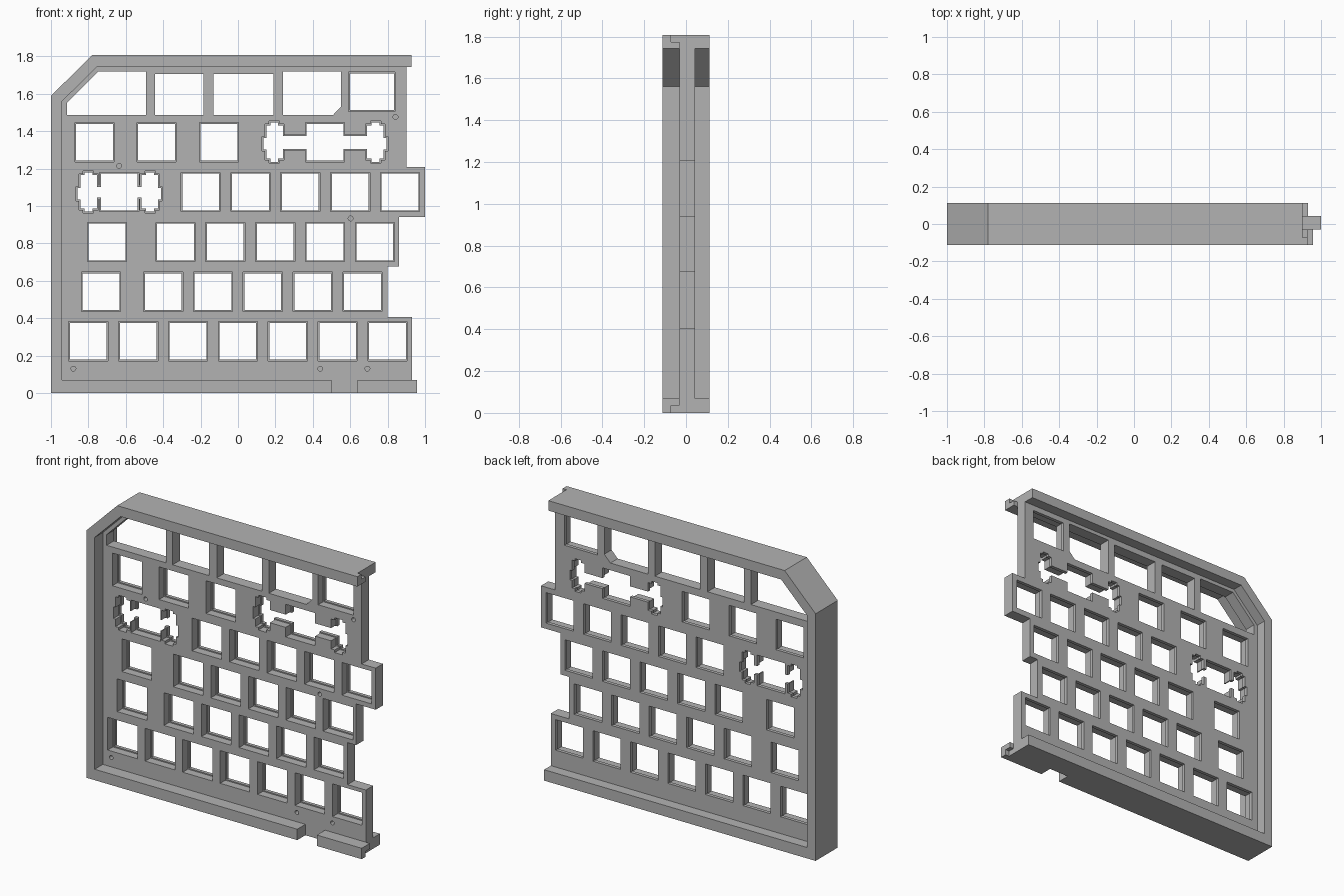
import bpy, bmesh, math

cube = bpy.data.objects.get("Cube")
if cube:
    bpy.data.objects.remove(cube, do_unlink=True)

BACK, FRONT = 0.1125, -0.1125          # rim depth
PLATE_FRONT, PLATE_BACK = -0.03, 0.044  # switch plate depth
LIP = 0.022                            # tight clip lip at the back of each hole
PITCH = 0.2665

grey = bpy.data.materials.new("plain grey")
grey.use_nodes = True
grey.diffuse_color = (0.45, 0.45, 0.45, 1)
grey.node_tree.nodes["Principled BSDF"].inputs["Base Color"].default_value = (0.45, 0.45, 0.45, 1)


def solid(name, prisms, axis="y"):
    """Object made of separate prisms, each (outline, start, end) along an axis."""
    bm = bmesh.new()
    for outline, a, b in prisms:
        place = (lambda p, t: (p[0], t, p[1])) if axis == "y" else (lambda p, t: (t, p[0], p[1]))
        near = [bm.verts.new(place(p, a)) for p in outline]
        far = [bm.verts.new(place(p, b)) for p in outline]
        bm.faces.new(near)
        bm.faces.new(far[::-1])
        for i in range(len(outline)):
            j = (i + 1) % len(outline)
            bm.faces.new((near[j], near[i], far[i], far[j]))
    bmesh.ops.recalc_face_normals(bm, faces=bm.faces)
    mesh = bpy.data.meshes.new(name)
    bm.to_mesh(mesh)
    bm.free()
    ob = bpy.data.objects.new(name, mesh)
    bpy.context.collection.objects.link(ob)
    mesh.materials.append(grey)
    return ob


def cut(body, cutter):
    mod = body.modifiers.new(cutter.name, "BOOLEAN")
    mod.operation, mod.solver, mod.object = "DIFFERENCE", "EXACT", cutter
    bpy.context.view_layer.objects.active = body
    bpy.ops.object.modifier_apply(modifier=mod.name)
    bpy.data.objects.remove(cutter, do_unlink=True)


def rect(x, z, w, h):
    return [(x - w, z - h), (x + w, z - h), (x + w, z + h), (x - w, z + h)]


def stabilizer(x, z, reach, slot_low, slot_high, m):
    """Square hole with a stabilizer pocket on both sides; m widens the outline."""
    s, r = 0.098 + m, reach
    half = [(s, -s), (s, slot_low - m), (r - m, slot_low - m), (r - m, -0.088 - m),
            (r + 0.025 - m, -0.088 - m), (r + 0.025 - m, -0.105 - m),
            (r + 0.067 + m, -0.105 - m), (r + 0.067 + m, -0.088 - m),
            (r + 0.088 + m, -0.088 - m), (r + 0.088 + m, -0.04 - m),
            (r + 0.104 + m, -0.04 - m), (r + 0.104 + m, 0.022 + m),
            (r + 0.088 + m, 0.022 + m), (r + 0.088 + m, 0.09 + m),
            (r + 0.067 + m, 0.09 + m), (r + 0.067 + m, 0.105 + m),
            (r + 0.025 - m, 0.105 + m), (r + 0.025 - m, 0.09 + m),
            (r - m, 0.09 + m), (r - m, slot_high + m), (s, slot_high + m), (s, s)]
    return [(x + px, z + pz) for px, pz in half] + [(x - px, z + pz) for px, pz in half[::-1]]


# Full silhouette with the staggered right edge
case = solid("keyboard_plate_half", [([
    (-1, 0), (0.958, 0), (0.958, 0.07), (0.93, 0.07), (0.93, 0.405), (0.80, 0.405),
    (0.80, 0.675), (0.86, 0.675), (0.86, 0.94), (1, 0.94), (1, 1.207), (0.9, 1.207),
    (0.9, 1.743), (0.927, 1.743), (0.927, 1.807), (-0.78, 1.807), (-1, 1.588)], FRONT, BACK)])

# Pockets leave the rim standing; the front one also opens the cable notch
inner = [(1.2, 0.07), (1.2, 1.743), (-0.755, 1.743), (-0.94, 1.56), (-0.94, 0.07)]
notch = [(0.5, 0.07), (0.5, -0.1), (0.64, -0.1), (0.64, 0.07)]
cut(case, solid("pockets", [(inner + notch, -0.3, PLATE_FRONT), (inner, PLATE_BACK, 0.3)]))

# Rim ends stepped into overlapping lips
upper = [(-0.03, 1.73), (-0.03, 1.775), (-0.072, 1.775), (-0.072, 1.9), (0.3, 1.9), (0.3, 1.73)]
lower = [(-0.03, 0.08), (-0.03, 0.035), (-0.072, 0.035), (-0.072, -0.1), (0.3, -0.1), (0.3, 0.08)]
cut(case, solid("rim_end_steps", [(upper, 0.9, 1.3), (lower, 0.93, 1.3)], "x"))

# Rows of switch holes: height, lone holes, first hole of the run, run length
rows = [(0.2765, [], -0.80, 7), (0.5415, [-0.7325], -0.40, 5), (0.8075, [-0.70], -0.334, 5),
        (1.0745, [], -0.20, 5), (1.341, [-0.767, -0.4355, -0.1015], 0, 0)]


def hole_outlines(m):
    s = 0.098 + m
    shapes = [rect(x, z, s, s) for z, lone, first, n in rows
              for x in lone + [first + PITCH * i for i in range(n)]]
    shapes.append(rect(0.7155, 1.61, 0.118 + m, s))
    shapes.append(stabilizer(-0.635, 1.0745, 0.119, -0.03, 0.027, m))
    shapes.append(stabilizer(0.465, 1.341, 0.225, -0.036, 0.032, m))
    return shapes


# Large plain windows along the top
windows = [
    [(-0.913, 1.485), (-0.492, 1.485), (-0.492, 1.72), (-0.747, 1.72), (-0.913, 1.553)],
    rect(-0.314, 1.595, 0.13, 0.11), rect(0.03, 1.595, 0.16, 0.11),
    [(0.24, 1.485), (0.507, 1.485), (0.55, 1.53), (0.55, 1.72), (0.24, 1.72)]]

cut(case, solid("clip_holes", [(o, -0.3, 0.3) for o in hole_outlines(0) + windows]))
cut(case, solid("hole_recesses", [(o, -0.3, PLATE_BACK - LIP) for o in hole_outlines(0.007)]))

# Blind screw holes
screws = [(-0.88, 0.13), (0.44, 0.13), (0.692, 0.13), (0.602, 0.933), (-0.636, 1.214), (0.842, 1.476)]
circle = [(0.013 * math.cos(math.tau * i / 16), 0.013 * math.sin(math.tau * i / 16)) for i in range(16)]
cut(case, solid("screw_holes", [([(x + u, z + v) for u, v in circle], -0.3, 0.02) for x, z in screws]))
